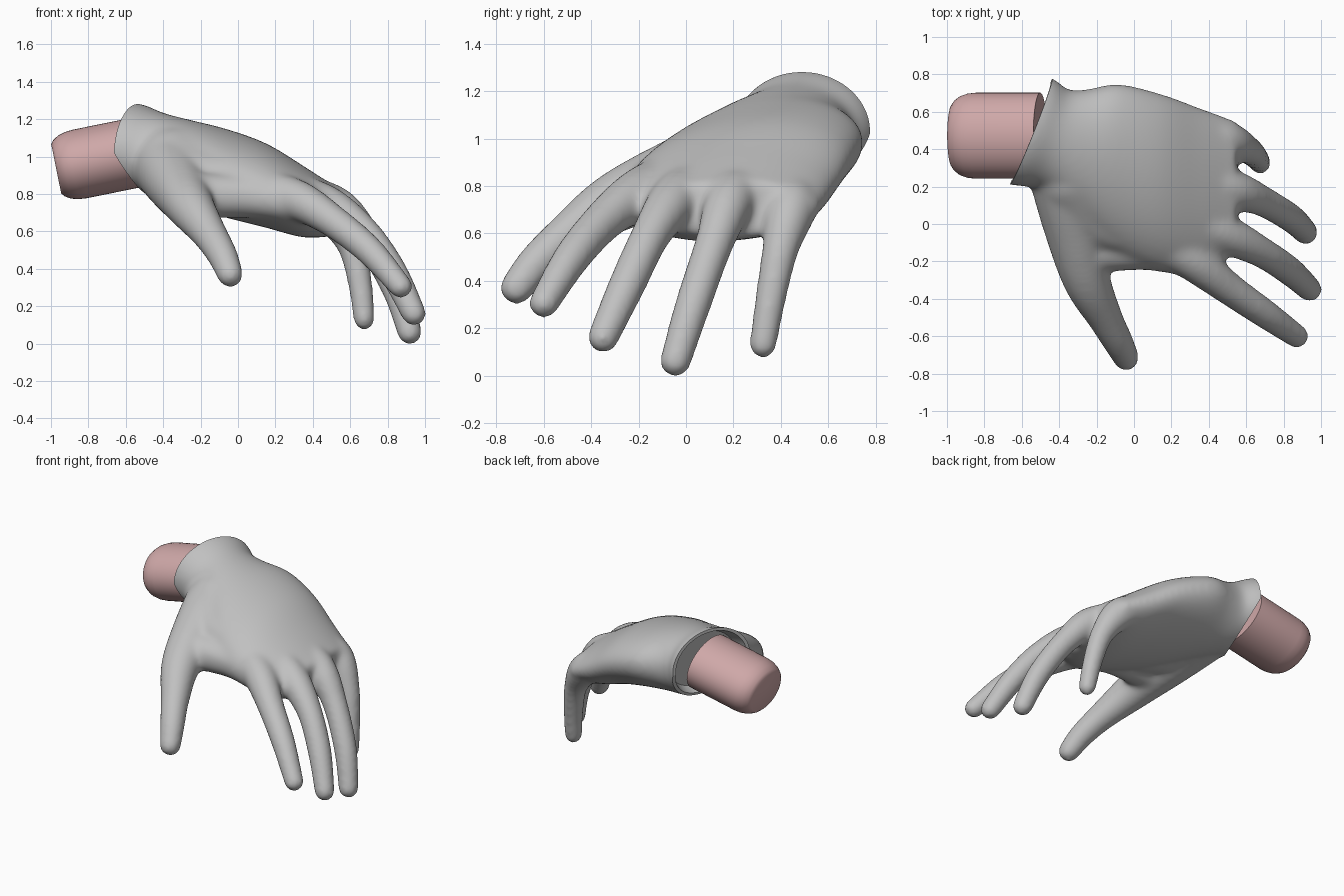
import bpy, bmesh, math
from mathutils import Vector, Matrix

if "Cube" in bpy.data.objects:
    bpy.data.objects.remove(bpy.data.objects["Cube"])


def material(name, rgb):
    m = bpy.data.materials.new(name)
    m.diffuse_color = (*rgb, 1)
    m.use_nodes = True
    m.node_tree.nodes["Principled BSDF"].inputs["Base Color"].default_value = m.diffuse_color
    return m


grey = material("glove grey", (0.53, 0.53, 0.53))
pink = material("arm pink", (0.62, 0.39, 0.39))


def spline(keys, steps):
    """Catmull-Rom interpolation of key tuples of any length."""
    k = [keys[0]] + keys + [keys[-1]]
    out = []
    for i in range(1, len(k) - 2):
        for s in range(steps):
            t = s / steps
            out.append([0.5 * (2 * b + (c - a) * t + (2 * a - 5 * b + 4 * c - d) * t * t
                               + (3 * b - a - 3 * c + d) * t ** 3)
                        for a, b, c, d in zip(*k[i - 1:i + 3])])
    return out + [list(keys[-1])]


def loft(bm, rings):
    rows = [[bm.verts.new(p) for p in r] for r in rings]
    n = len(rows[0])
    for a, b in zip(rows, rows[1:]):
        for i in range(n):
            bm.faces.new((a[i], a[(i + 1) % n], b[(i + 1) % n], b[i]))
    bm.faces.new(rows[0][::-1])
    bm.faces.new(rows[-1])


def finish(name, bm, mat):
    bmesh.ops.recalc_face_normals(bm, faces=bm.faces)
    me = bpy.data.meshes.new(name)
    bm.to_mesh(me)
    bm.free()
    me.materials.append(mat)
    ob = bpy.data.objects.new(name, me)
    bpy.context.collection.objects.link(ob)
    return ob


def shade(ob, angle):
    bpy.ops.object.select_all(action='DESELECT')
    ob.select_set(True)
    bpy.context.view_layer.objects.active = ob
    bpy.ops.object.shade_smooth_by_angle(angle=math.radians(angle))


# palm sections: x, y, z, half width, half height, yaw, roll
palm = [
    (-0.615, 0.515, 1.035, 0.32, 0.255, 0.38, 0.0),
    (-0.52, 0.485, 1.035, 0.30, 0.245, 0.36, 0.0),
    (-0.41, 0.445, 1.00, 0.28, 0.235, 0.25, 0.05),
    (-0.27, 0.37, 0.965, 0.355, 0.23, 0.08, 0.14),
    (-0.08, 0.29, 0.915, 0.465, 0.225, 0.0, 0.19),
    (0.15, 0.22, 0.845, 0.48, 0.215, 0.0, 0.16),
    (0.36, 0.18, 0.755, 0.44, 0.185, 0.0, 0.09),
    (0.55, 0.20, 0.70, 0.35, 0.12, 0.0, 0.0),
]
# thumb, index, middle, ring and little finger, then two thumb webs: x, y, z, radius
digits = [
    [(-0.38, 0.32, 0.97, 0.20), (-0.325, 0.02, 0.86, 0.17), (-0.255, -0.29, 0.735, 0.13),
     (-0.155, -0.50, 0.59, 0.096), (-0.085, -0.63, 0.475, 0.083), (-0.042, -0.715, 0.37, 0.072)],
    [(0.12, -0.07, 0.82, 0.12), (0.32, -0.20, 0.765, 0.11), (0.50, -0.34, 0.66, 0.09),
     (0.70, -0.48, 0.50, 0.08), (0.87, -0.60, 0.305, 0.066)],
    [(0.25, 0.05, 0.84, 0.09), (0.48, -0.05, 0.74, 0.105), (0.68, -0.15, 0.59, 0.085),
     (0.83, -0.25, 0.38, 0.08), (0.94, -0.35, 0.16, 0.068)],
    [(0.28, 0.28, 0.82, 0.09), (0.52, 0.19, 0.74, 0.105), (0.69, 0.12, 0.56, 0.084),
     (0.84, 0.03, 0.30, 0.078), (0.918, -0.045, 0.06, 0.068)],
    [(0.28, 0.47, 0.78, 0.09), (0.48, 0.445, 0.71, 0.11), (0.60, 0.40, 0.54, 0.08),
     (0.65, 0.36, 0.34, 0.068), (0.675, 0.325, 0.13, 0.06)],
    [(-0.27, -0.14, 0.79, 0.13), (-0.10, -0.135, 0.79, 0.12), (0.08, -0.135, 0.785, 0.115),
     (0.28, -0.17, 0.76, 0.11)],
    [(-0.34, 0.25, 0.96, 0.20), (-0.20, 0.05, 0.87, 0.17), (0.0, -0.02, 0.845, 0.16)],
]

# glove: lofted palm and ball-swept digits fused into one skin
bm = bmesh.new()
rings = []
for x, y, z, w, h, yaw, roll in spline(palm, 6):
    u = Vector((math.sin(yaw), math.cos(yaw) * math.cos(roll), math.sin(roll)))
    v = Vector((0, -math.sin(roll), math.cos(roll)))
    rings.append([Vector((x, y, z)) + u * w * math.cos(a) + v * h * math.sin(a)
                  for a in (math.tau * i / 48 for i in range(48))])
loft(bm, rings)
for path in digits:
    for x, y, z, r in spline(path, 10):
        bmesh.ops.create_icosphere(bm, subdivisions=3, radius=r,
                                   matrix=Matrix.Translation((x, y, z)))
glove = finish("glove", bm, grey)
remesh = glove.modifiers.new("fuse", 'REMESH')
remesh.mode = 'VOXEL'
remesh.voxel_size = 0.015
soften = glove.modifiers.new("soften", 'SMOOTH')
soften.factor = 0.5
soften.iterations = 26
dg = bpy.context.evaluated_depsgraph_get()
fused = bpy.data.meshes.new_from_object(glove.evaluated_get(dg))
glove.modifiers.clear()

# cuff: slice the wrist end open, undercut its lower half, turn the rim inward
centre = Vector((-0.55, 0.495, 1.03))
normal = Vector((-0.93, 0.37, 0.06)).normalized()
undercut = Vector((-0.93, 0.37, -0.5)).normalized()
bm = bmesh.new()
bm.from_mesh(fused)
for point, direction in ((centre, normal), (Vector((-0.63, 0.28, 1.01)), undercut)):
    bmesh.ops.bisect_plane(bm, geom=bm.verts[:] + bm.edges[:] + bm.faces[:], plane_co=point,
                           plane_no=direction, clear_outer=True)
edges = [e for e in bm.edges if e.is_boundary]
for scale, depth in ((0.92, 0.0), (0.88, 0.09)):
    ext = bmesh.ops.extrude_edge_only(bm, edges=edges)["geom"]
    edges = [g for g in ext if isinstance(g, bmesh.types.BMEdge)]
    for v in (g for g in ext if isinstance(g, bmesh.types.BMVert)):
        v.co = centre + (v.co - centre) * scale - normal * depth
bmesh.ops.holes_fill(bm, edges=edges)
bmesh.ops.recalc_face_normals(bm, faces=bm.faces)
bm.to_mesh(glove.data)
bm.free()
shade(glove, 50)

# forearm: oval stub with a rounded outer end, tilted up toward the cuff
bm = bmesh.new()
profile = [(0.0, 0.72), (0.015, 0.82), (0.045, 0.92), (0.085, 0.98), (0.13, 1.0), (0.48, 1.0)]
start, tilt = Vector((-0.972, 0.472, 0.935)), 0.2
axis = Vector((math.cos(tilt), 0, math.sin(tilt)))
up = Vector((-math.sin(tilt), 0, math.cos(tilt)))
loft(bm, [[start + axis * d + Vector((0, 0.23 * s * math.cos(a), 0)) + up * 0.187 * s * math.sin(a)
           for a in (math.tau * i / 48 for i in range(48))] for d, s in profile])
forearm = finish("forearm", bm, pink)
shade(forearm, 40)
